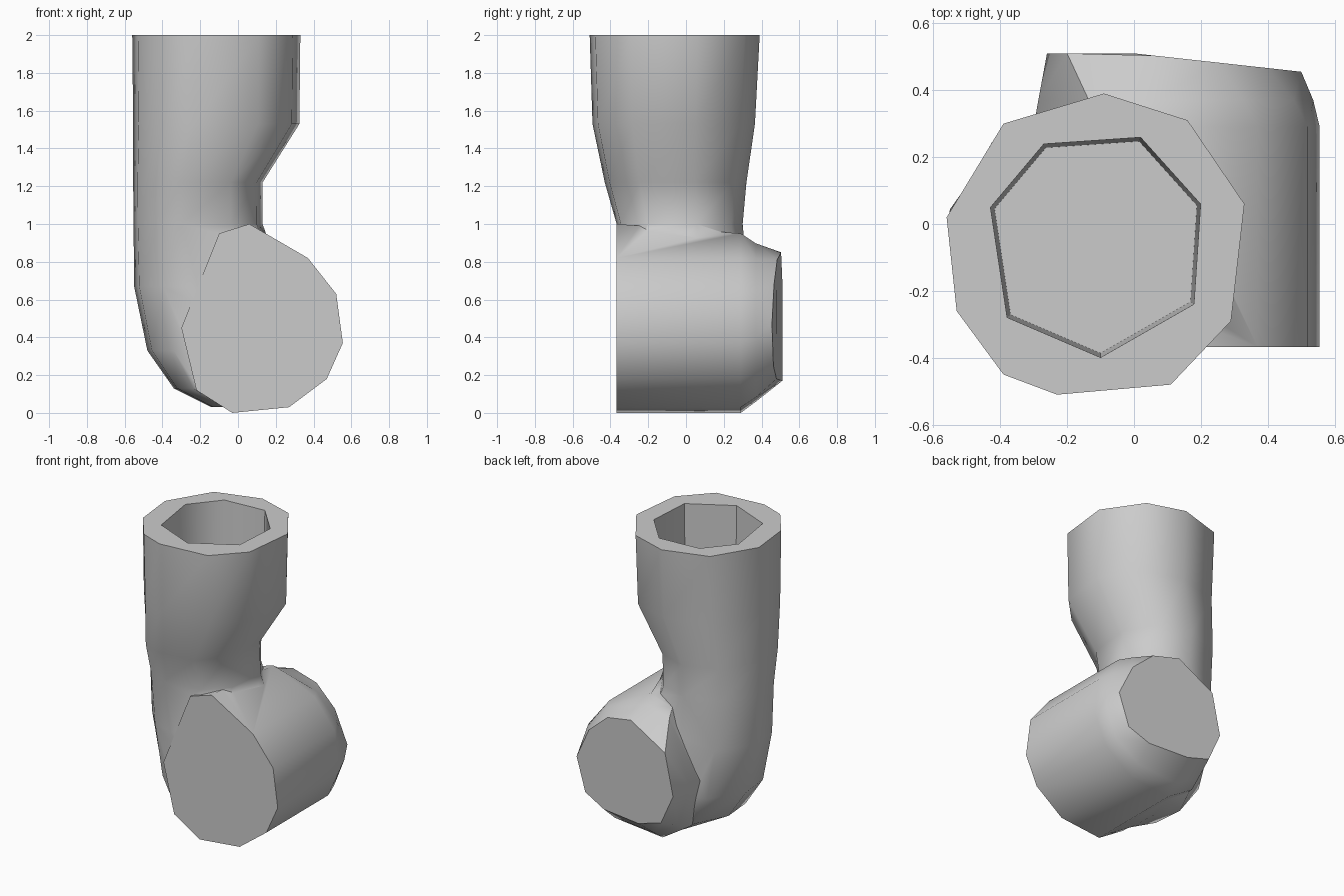
import bpy, bmesh
from math import radians

if "Cube" in bpy.data.objects:
    bpy.data.objects.remove(bpy.data.objects["Cube"])


def loft(name, rings):
    """Skin a list of equal-length point rings and close both ends."""
    bm = bmesh.new()
    vs = [[bm.verts.new(p) for p in r] for r in rings]
    n = len(vs[0])
    for a, b in zip(vs, vs[1:]):
        for i in range(n):
            j = (i + 1) % n
            bm.faces.new((a[i], a[j], b[j], b[i]))
    bm.faces.new(vs[0])
    bm.faces.new(vs[-1])
    bmesh.ops.recalc_face_normals(bm, faces=bm.faces)
    me = bpy.data.meshes.new(name)
    bm.to_mesh(me)
    bm.free()
    ob = bpy.data.objects.new(name, me)
    bpy.context.collection.objects.link(ob)
    return ob


def combine(target, other, operation):
    """Apply a boolean and drop the helper."""
    bpy.context.view_layer.objects.active = target
    m = target.modifiers.new(operation, 'BOOLEAN')
    m.operation, m.solver, m.object = operation, 'EXACT', other
    bpy.ops.object.modifier_apply(modifier=m.name)
    bpy.data.objects.remove(other)


# Upright tube: rim outline refitted to (z, x0, x1, y0, y1) bounds per level
rim = [(-.56, .02), (-.39, .30), (-.09, .39), (.16, .31), (.33, .06),
       (.29, -.29), (.11, -.48), (-.23, -.51), (-.39, -.45), (-.53, -.26)]
levels = [(2.0, -.56, .33, -.51, .39), (1.53, -.555, .325, -.495, .365),
          (1.22, -.555, .13, -.43, .32), (1.0, -.553, .13, -.367, .30),
          (.67, -.55, .25, -.366, .33), (.33, -.48, .25, -.366, .33),
          (.13, -.34, .2, -.366, .31), (.03, -.14, .15, -.36, .29)]
rings = [[(x0 + (x + .56) / .89 * (x1 - x0), y0 + (y + .51) / .90 * (y1 - y0), z)
          for x, y in rim] for z, x0, x1, y0, y1 in levels]
body = loft("pipe_elbow", rings)

# Cross drum along y with a smaller tapered back cap
drum_xz = [(.06, 1.0), (.37, .82), (.52, .63), (.555, .37), (.47, .18),
           (.27, .03), (-.03, 0), (-.22, .12), (-.3, .45), (-.1, .95)]
cap_xz = [(.06, .85), (.25, .81), (.4, .68), (.5, .47), (.43, .25),
          (.28, .18), (0, .17), (-.17, .22), (-.26, .42), (-.2, .7)]
mid_xz = [(a * .65 + c * .35, b * .65 + d * .35)
          for (a, b), (c, d) in zip(drum_xz, cap_xz)]
drum = loft("drum", [
    [(x, -.368, z) for x, z in drum_xz],
    [(x, .29, z - .05 * (z > .9)) for x, z in drum_xz],
    [(x, .37, z - .05 * (z > .9)) for x, z in mid_xz],
    [(x, .51 - max(0, x) * .11, z) for x, z in cap_xz]])
combine(body, drum, 'UNION')

# Seven-sided socket in the top
hole = [(-.43, .05), (-.27, .24), (.02, .26), (.20, .06),
        (.18, -.24), (-.10, -.40), (-.38, -.28)]
socket = loft("socket_cutter", [
    [(x, y, 2.05) for x, y in hole],
    [(-.1 + (x + .1) * .96, -.06 + (y + .06) * .96, 1.4) for x, y in hole]])
combine(body, socket, 'DIFFERENCE')

# Smooth round walls, crisp rims
bpy.ops.object.select_all(action='DESELECT')
body.select_set(True)
bpy.context.view_layer.objects.active = body
bpy.ops.object.shade_smooth_by_angle(angle=radians(50))
